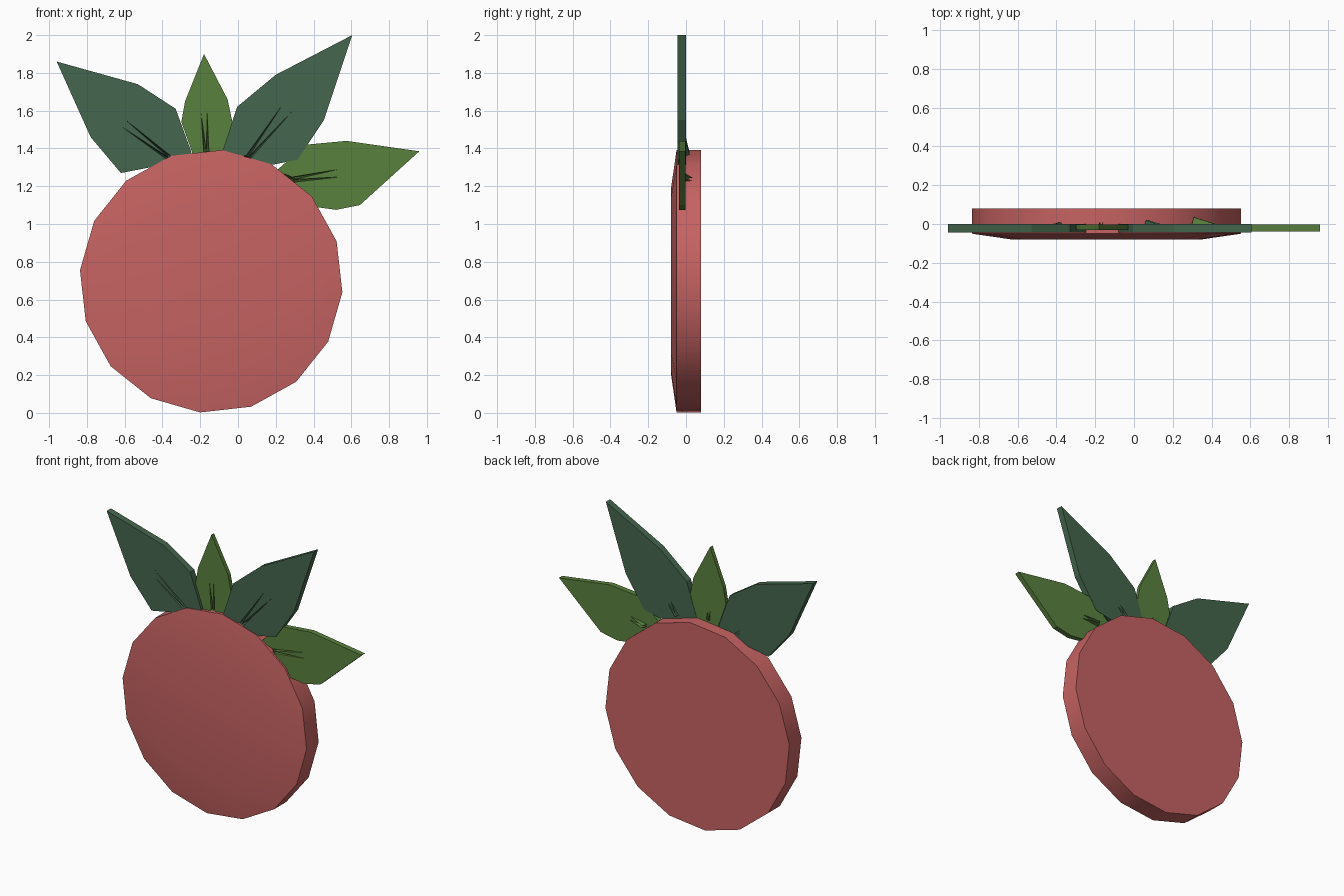
import bpy
import bmesh
import math
from mathutils import Vector

cube = bpy.data.objects.get("Cube")
if cube:
    bpy.data.objects.remove(cube, do_unlink=True)


def make_material(name, colour):
    mat = bpy.data.materials.new(name)
    mat.diffuse_color = (*colour, 1)
    mat.use_nodes = True
    mat.node_tree.nodes["Principled BSDF"].inputs["Base Color"].default_value = (*colour, 1)
    return mat


PINK = make_material("fruit pink", (0.565, 0.125, 0.122))
DARK = make_material("dark green", (0.060, 0.133, 0.074))
LIGHT = make_material("light green", (0.102, 0.220, 0.048))


def finish(bm, name, mat):
    bmesh.ops.recalc_face_normals(bm, faces=bm.faces)
    mesh = bpy.data.meshes.new(name)
    bm.to_mesh(mesh)
    bm.free()
    obj = bpy.data.objects.new(name, mesh)
    mesh.materials.append(mat)
    bpy.context.collection.objects.link(obj)
    return obj


# Fruit: a 16-sided disc with a shallow bevel on the front
def make_fruit():
    bm = bmesh.new()
    n, cx, cz = 16, -0.142, 0.697
    rings = []
    for radius, y in ((0.49, -0.08), (0.697, -0.05), (0.697, 0.08)):
        ring = []
        for i in range(n):
            a = math.radians(-94.8) + i * math.tau / n
            ring.append(bm.verts.new((cx + radius * math.cos(a), y, cz + radius * math.sin(a))))
        rings.append(ring)
    for r0, r1 in zip(rings, rings[1:]):
        for i in range(n):
            j = (i + 1) % n
            bm.faces.new((r0[i], r0[j], r1[j], r1[i]))
    bm.faces.new(rings[0])
    bm.faces.new(rings[-1])
    obj = finish(bm, "fruit_body", PINK)
    bpy.ops.object.select_all(action='DESELECT')
    obj.select_set(True)
    bpy.context.view_layer.objects.active = obj
    bpy.ops.object.shade_smooth_by_angle(angle=math.radians(30))


# Leaf: a thin plate with two tapered vein grooves cut into its front.
# The outline runs clockwise from one side of the stem end to the other.
def make_leaf(name, mat, y0, y1, outline, root, tips, depth):
    bm = bmesh.new()

    def vert(p, y):
        return bm.verts.new((p[0], y, p[1]))

    front = [vert(p, y0) for p in outline]
    back = [vert(p, y1) for p in outline]
    for i in range(len(outline) - 1):
        bm.faces.new((front[i], front[i + 1], back[i + 1], back[i]))

    # Groove mouths sit side by side at the root
    root = Vector(root)
    along = ((Vector(tips[0]) + Vector(tips[1])) / 2 - root).normalized()
    side = Vector((along.y, -along.x)) * 0.014
    mouths = [vert(root + side * k, y0) for k in (1, 0, -1)]
    points = [vert(t, y0) for t in tips]
    heel = vert(root - along * 0.01, y1)
    bm.faces.new(front + [mouths[0], points[0], mouths[1], points[1], mouths[2]])
    bm.faces.new(back + [heel])
    bm.faces.new((front[-1], mouths[0], heel, back[-1]))
    bm.faces.new((mouths[2], front[0], back[0], heel))
    for i, k in enumerate((0.5, -0.5)):
        a, b = mouths[i], mouths[i + 1]
        deep = vert(root + side * k + along * 0.02, depth)
        bm.faces.new((a, b, heel))
        bm.faces.new((a, points[i], deep))
        bm.faces.new((points[i], b, deep))
        bm.faces.new((b, a, deep))
    finish(bm, name, mat)


make_fruit()

make_leaf("large_leaf_right", DARK, -0.045, 0.0,
          [(-0.36, 1.32), (-0.62, 1.27), (-0.78, 1.46), (-0.96, 1.86),
           (-0.53, 1.74), (-0.33, 1.61), (-0.25, 1.39), (-0.24, 1.34)],
          (-0.365, 1.35), [(-0.60, 1.555), (-0.615, 1.515)], 0.008)

make_leaf("large_leaf_left", DARK, -0.045, 0.0,
          [(-0.06, 1.34), (-0.08, 1.39), (-0.005, 1.62), (0.20, 1.79),
           (0.605, 2.0), (0.455, 1.55), (0.315, 1.34), (0.19, 1.315), (0.10, 1.31)],
          (0.055, 1.355), [(0.285, 1.595), (0.235, 1.63)], 0.02)

make_leaf("small_leaf_middle", LIGHT, -0.03, -0.002,
          [(-0.23, 1.34), (-0.25, 1.40), (-0.30, 1.54), (-0.28, 1.65), (-0.18, 1.90),
           (-0.055, 1.66), (-0.03, 1.54), (-0.075, 1.40), (-0.10, 1.34)],
          (-0.168, 1.385), [(-0.163, 1.59), (-0.195, 1.585)], 0.012)

make_leaf("small_leaf_left", LIGHT, -0.038, -0.002,
          [(0.20, 1.28), (0.36, 1.42), (0.575, 1.44), (0.96, 1.385),
           (0.645, 1.10), (0.52, 1.075), (0.41, 1.09), (0.30, 1.14)],
          (0.29, 1.235), [(0.545, 1.25), (0.535, 1.29)], 0.035)
